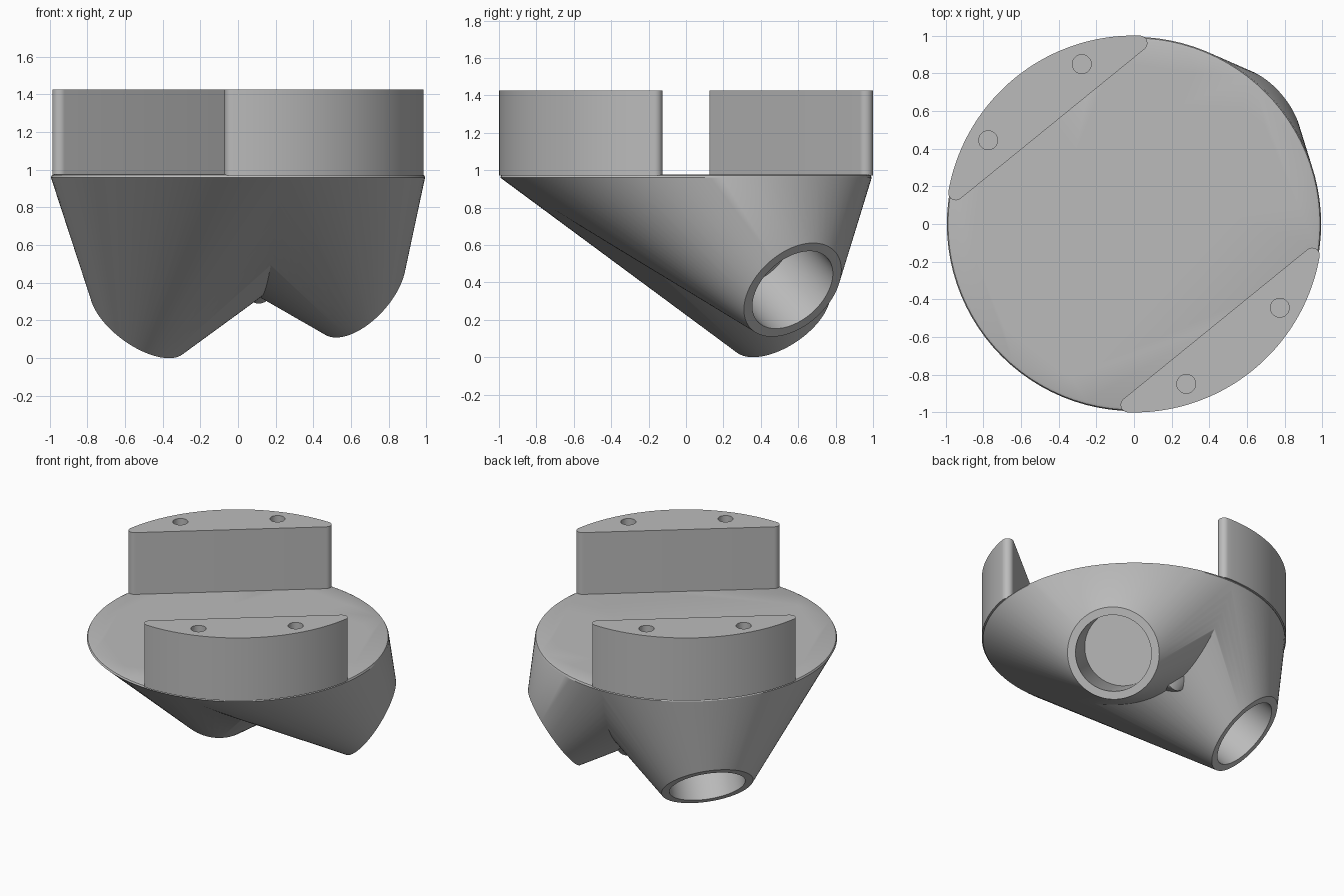
import bpy, bmesh, math
from mathutils import Vector, Matrix

if "Cube" in bpy.data.objects:
    bpy.data.objects.remove(bpy.data.objects["Cube"], do_unlink=True)

SEGS = 96
TOP = 0.977

grey = bpy.data.materials.new("light_grey")
grey.use_nodes = True
grey.diffuse_color = (0.5, 0.5, 0.5, 1)
grey.node_tree.nodes["Principled BSDF"].inputs["Base Color"].default_value = (0.5, 0.5, 0.5, 1)


def make_object(name, bm):
    bmesh.ops.recalc_face_normals(bm, faces=bm.faces)
    mesh = bpy.data.meshes.new(name)
    bm.to_mesh(mesh)
    bm.free()
    mesh.materials.append(grey)
    obj = bpy.data.objects.new(name, mesh)
    bpy.context.collection.objects.link(obj)
    return obj


def ring(center, normal, radius):
    """Points of a circle facing along normal."""
    rot = Vector(normal).to_track_quat('Z', 'Y')
    angles = [2 * math.pi * i / SEGS for i in range(SEGS)]
    return [Vector(center) + rot @ Vector((radius * math.cos(a), radius * math.sin(a), 0))
            for a in angles]


def hull(name, points):
    bm = bmesh.new()
    for p in points:
        bm.verts.new(p)
    res = bmesh.ops.convex_hull(bm, input=bm.verts)
    loose = {g for g in res["geom_interior"] + res["geom_unused"]
             if isinstance(g, bmesh.types.BMVert)}
    bmesh.ops.delete(bm, geom=list(loose), context='VERTS')
    bmesh.ops.dissolve_limit(bm, angle_limit=0.002, verts=bm.verts, edges=bm.edges)
    return make_object(name, bm)


def cylinder(name, start, end, radius):
    axis = Vector(end) - Vector(start)
    return hull(name, ring(start, axis, radius) + ring(end, axis, radius))


def combine(target, tool, operation):
    """Apply a boolean and discard the helper."""
    tool.hide_render = True
    mod = target.modifiers.new("boolean", 'BOOLEAN')
    mod.operation = operation
    mod.solver = 'EXACT'
    mod.object = tool
    bpy.context.view_layer.objects.active = target
    bpy.ops.object.modifier_apply(modifier=mod.name)
    bpy.data.objects.remove(tool, do_unlink=True)


def smooth(obj):
    bpy.ops.object.select_all(action='DESELECT')
    obj.select_set(True)
    bpy.context.view_layer.objects.active = obj
    bpy.ops.object.shade_smooth_by_angle(angle=math.radians(30))


# Body: round plate lofted down to two tilted tube ends
up = Vector((0, 0, 1))
plate = (ring((0, 0, TOP), up, 0.975) + ring((0, 0, TOP - 0.005), up, 0.987)
         + ring((0, 0, TOP - 0.017), up, 0.993))
tubes = [
    (Vector((0.655, 0.57, 0.36)), Vector((0.635, 0.52, -0.57)).normalized()),
    (Vector((-0.525, 0.505, 0.216)), Vector((-0.52, 0.48, -0.707)).normalized()),
]
body = None
for center, normal in tubes:
    loft = hull("tube_body", plate + ring(center, normal, 0.305))
    if body is None:
        body = loft
    else:
        combine(body, loft, 'UNION')

# Soft valley between the two tubes
saddle = hull("saddle", ring((0, 0, TOP - 0.03), up, 0.97)
              + ring((0.11, 0.55, 0.36), Vector((0, 1, 0)), 0.07))
combine(body, saddle, 'UNION')

# Blind sockets in the tube ends
for center, normal in tubes:
    cutter = cylinder("socket_cutter", center + normal * 0.05, center - normal * 0.4, 0.252)
    combine(body, cutter, 'DIFFERENCE')
body.name = "body"
smooth(body)


# Upright blocks: circle segments with rounded tips and two screw holes
def segment_profile(chord=0.685, fillet=0.04):
    cu = chord + fillet
    ct = math.sqrt((1 - fillet) ** 2 - cu ** 2)
    phi = math.atan2(ct, cu)
    pts = [(math.cos(a), math.sin(a))
           for a in (phi * (i / 24 - 1) for i in range(49))]
    tip = [phi + (math.pi - phi) * i / 12 for i in range(1, 13)]
    far = [(cu + fillet * math.cos(a), ct + fillet * math.sin(a)) for a in tip]
    near = [(u, -t) for u, t in reversed(far)]
    return pts + far + near


def make_block(name, angle):
    turn = Matrix.Rotation(math.radians(angle), 4, 'Z')
    bm = bmesh.new()
    face = bm.faces.new([bm.verts.new(turn @ Vector((u, t, TOP - 0.007)))
                         for u, t in segment_profile()])
    res = bmesh.ops.extrude_face_region(bm, geom=[face])
    top = [g for g in res["geom"] if isinstance(g, bmesh.types.BMVert)]
    bmesh.ops.translate(bm, vec=(0, 0, 1.425 - TOP + 0.007), verts=top)
    block = make_object(name, bm)
    for t in (-0.32, 0.32):
        cutter = cylinder("screw_cutter", turn @ Vector((0.833, t, 1.5)),
                          turn @ Vector((0.833, t, 1.1)), 0.05)
        combine(block, cutter, 'DIFFERENCE')
    smooth(block)


make_block("front_block", -50.9)
make_block("back_block", 129.1)
